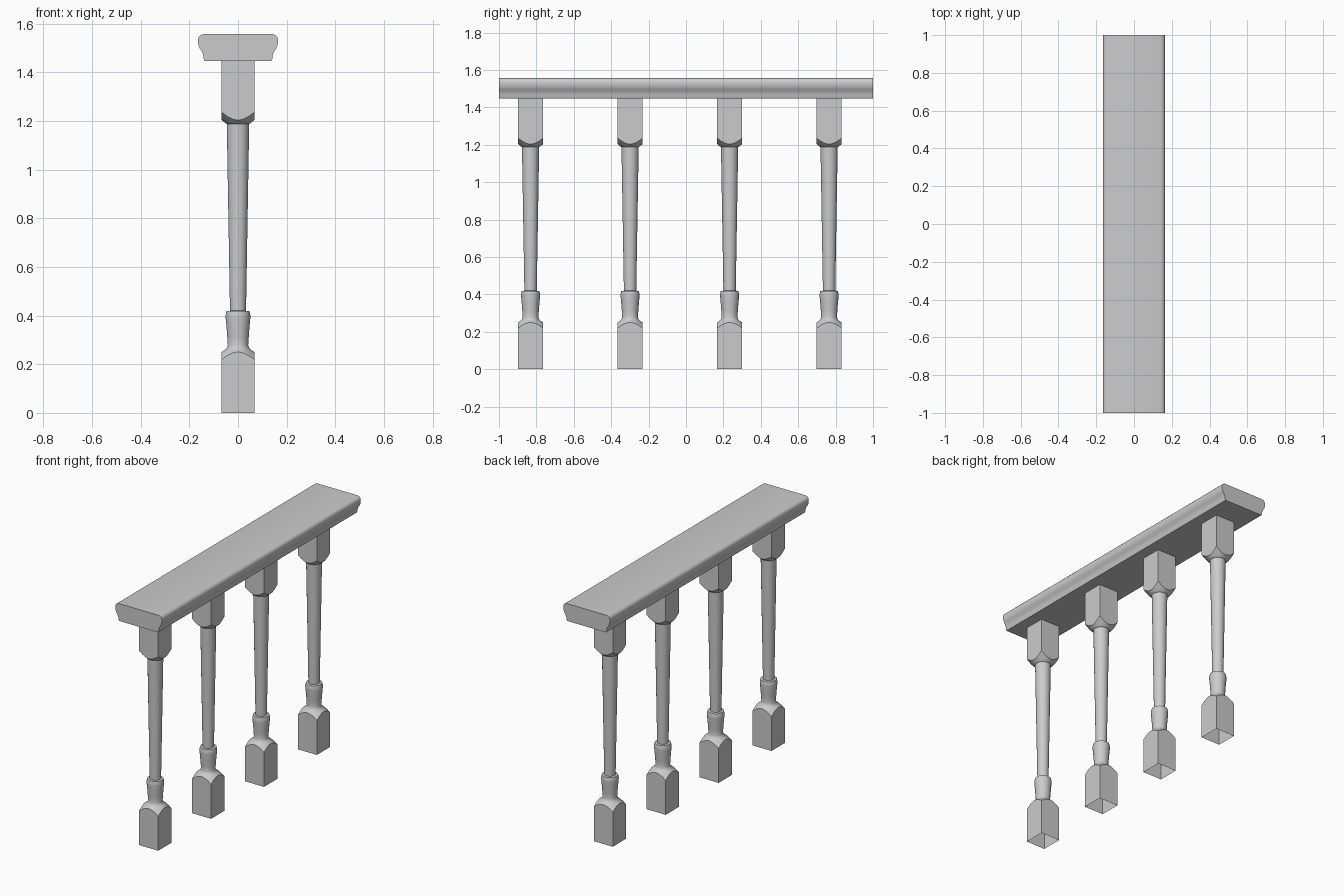
import bpy, bmesh, math

cube = bpy.data.objects.get("Cube")
if cube:
    bpy.data.objects.remove(cube, do_unlink=True)

GREY = (0.6, 0.6, 0.6, 1.0)
mat = bpy.data.materials.new("plain grey")
mat.use_nodes = True
mat.diffuse_color = GREY
mat.node_tree.nodes["Principled BSDF"].inputs["Base Color"].default_value = GREY

SIDES = 32       # sides of the turned parts
HALF = 0.067     # half width of the square blocks
RAIL_BOTTOM = 1.447


def finish(bm, name):
    bmesh.ops.recalc_face_normals(bm, faces=bm.faces)
    mesh = bpy.data.meshes.new(name)
    bm.to_mesh(mesh)
    bm.free()
    mesh.materials.append(mat)
    obj = bpy.data.objects.new(name, mesh)
    bpy.context.collection.objects.link(obj)
    bpy.ops.object.select_all(action='DESELECT')
    obj.select_set(True)
    bpy.context.view_layer.objects.active = obj
    bpy.ops.object.shade_smooth_by_angle(angle=math.radians(30))
    return obj


def ring(bm, radius, height):
    """One ring; radius and height are functions of the angle."""
    verts = []
    for i in range(SIDES):
        a = 2 * math.pi * i / SIDES
        r = radius(a)
        verts.append(bm.verts.new((r * math.cos(a), r * math.sin(a), height(r))))
    return verts


def square(a):
    return HALF / max(abs(math.cos(a)), abs(math.sin(a)))


# Turned middle of a baluster: (radius, height), from the bottom up
TURNING = [(0.054, 0.259), (0.046, 0.267), (0.042, 0.278),
           (0.044, 0.31), (0.047, 0.35), (0.051, 0.392), (0.051, 0.4),
           (0.047, 0.418), (0.033, 0.42),
           (0.046, 1.188), (0.05, 1.19), (0.055, 1.194)]


def baluster(name, y):
    bm = bmesh.new()
    # Square blocks end in arches where the turned cone cuts their flat sides
    rings = [ring(bm, square, lambda r: 0),
             ring(bm, square, lambda r: 0.25 - 1.1 * (r - HALF))]
    rings += [ring(bm, lambda a, r=r: r, lambda _, z=z: z) for r, z in TURNING]
    rings += [ring(bm, square, lambda r: 1.204 + 1.15 * (r - HALF)),
              ring(bm, square, lambda r: RAIL_BOTTOM)]
    for low, high in zip(rings, rings[1:]):
        for i in range(SIDES):
            j = (i + 1) % SIDES
            bm.faces.new((low[i], low[j], high[j], high[i]))
    obj = finish(bm, name)
    obj.location.y = y


for n in range(4):
    baluster(f"baluster_{n + 1}", -0.831 + 0.532 * n)

# Handrail: half of the moulded section, mirrored and run along y
half = [(0.137, RAIL_BOTTOM), (0.141, 1.455), (0.142, 1.466), (0.145, 1.477),
        (0.151, 1.489), (0.158, 1.5), (0.162, 1.51), (0.164, 1.522),
        (0.164, 1.536), (0.161, 1.546), (0.154, 1.553), (0.142, 1.557)]
section = half + [(-x, z) for x, z in reversed(half)]
bm = bmesh.new()
front = bm.faces.new([bm.verts.new((x, -1, z)) for x, z in section])
run = bmesh.ops.extrude_face_region(bm, geom=[front], use_keep_orig=True)
moved = [v for v in run["geom"] if isinstance(v, bmesh.types.BMVert)]
bmesh.ops.translate(bm, verts=moved, vec=(0, 2, 0))
finish(bm, "handrail")
